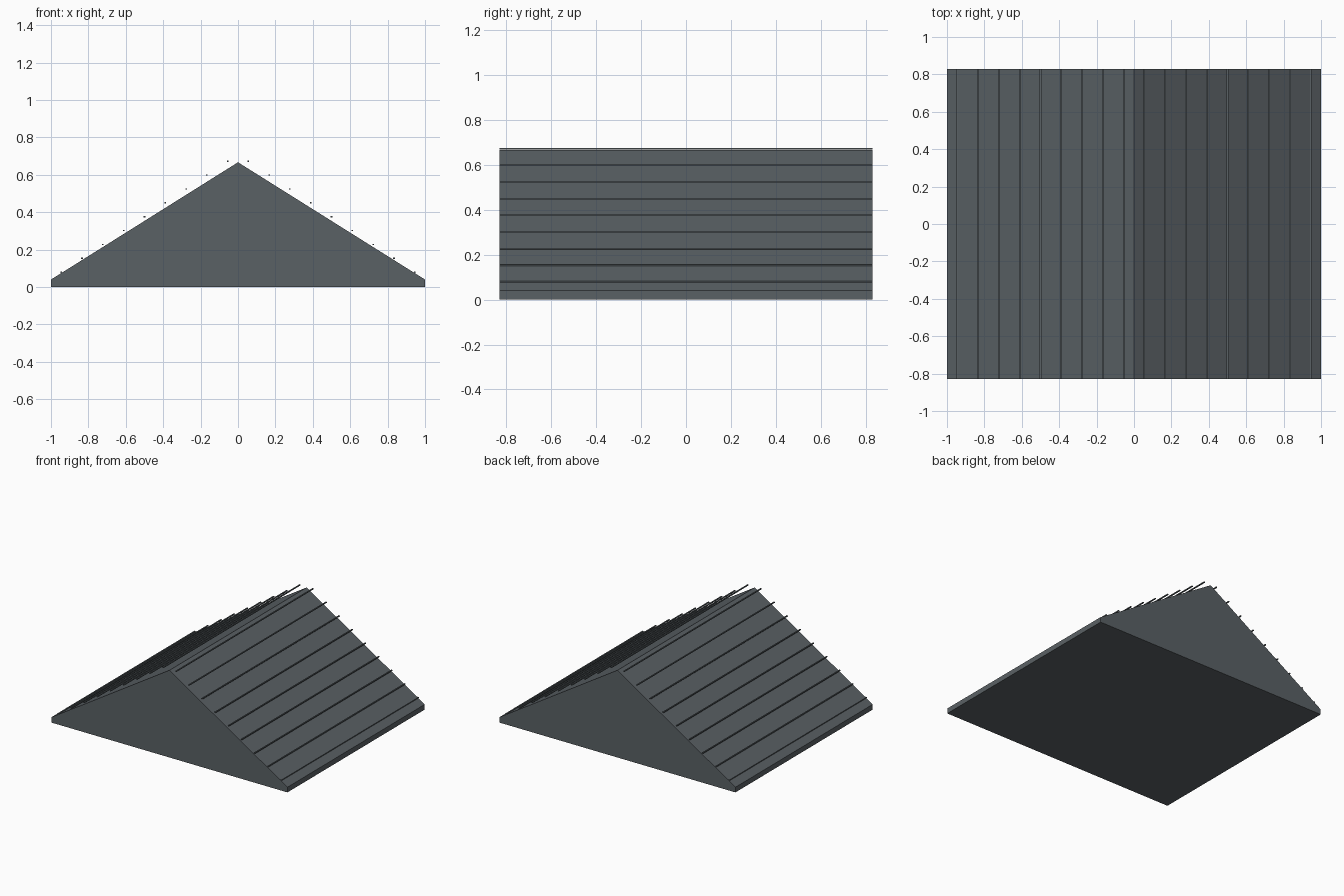
import bpy

if "Cube" in bpy.data.objects:
    bpy.data.objects.remove(bpy.data.objects["Cube"])

HALF_X, HALF_Y = 1.0, 0.83
EAVE_Z, RIDGE_Z = 0.04, 0.667


def material(name, rgb):
    m = bpy.data.materials.new(name)
    m.diffuse_color = (*rgb, 1.0)
    m.use_nodes = True
    m.node_tree.nodes["Principled BSDF"].inputs["Base Color"].default_value = m.diffuse_color
    return m


def extrude_profile(name, profile, mat):
    """Extrude a closed x/z outline along the full depth of the roof."""
    n = len(profile)
    verts = [(x, y, z) for y in (-HALF_Y, HALF_Y) for x, z in profile]
    faces = [tuple(range(n)), tuple(reversed(range(n, 2 * n)))]
    faces += [(i, i + n, (i + 1) % n + n, (i + 1) % n) for i in range(n)]
    mesh = bpy.data.meshes.new(name)
    mesh.from_pydata(verts, [], faces)
    mesh.materials.append(mat)
    obj = bpy.data.objects.new(name, mesh)
    bpy.context.collection.objects.link(obj)
    return obj


slate = material("slate grey", (0.102, 0.119, 0.130))

# Solid gable roof with a short vertical eave
extrude_profile("gable_roof", [(-HALF_X, 0), (HALF_X, 0), (HALF_X, EAVE_Z),
                               (0, RIDGE_Z), (-HALF_X, EAVE_Z)], slate)

# Thin seam bars stepping down both slopes
BARS, W, H = 9, 0.0045, 0.0035
for side, label in ((-1, "left"), (1, "right")):
    for i in range(BARS):
        t = i / (BARS - 1)
        x = side * (0.055 + 0.89 * t)
        z = 0.673 - 0.594 * t
        extrude_profile(f"{label}_seam_bar_{i + 1}",
                        [(x - W, z - H), (x + W, z - H),
                         (x + W, z + H), (x - W, z + H)], slate)
